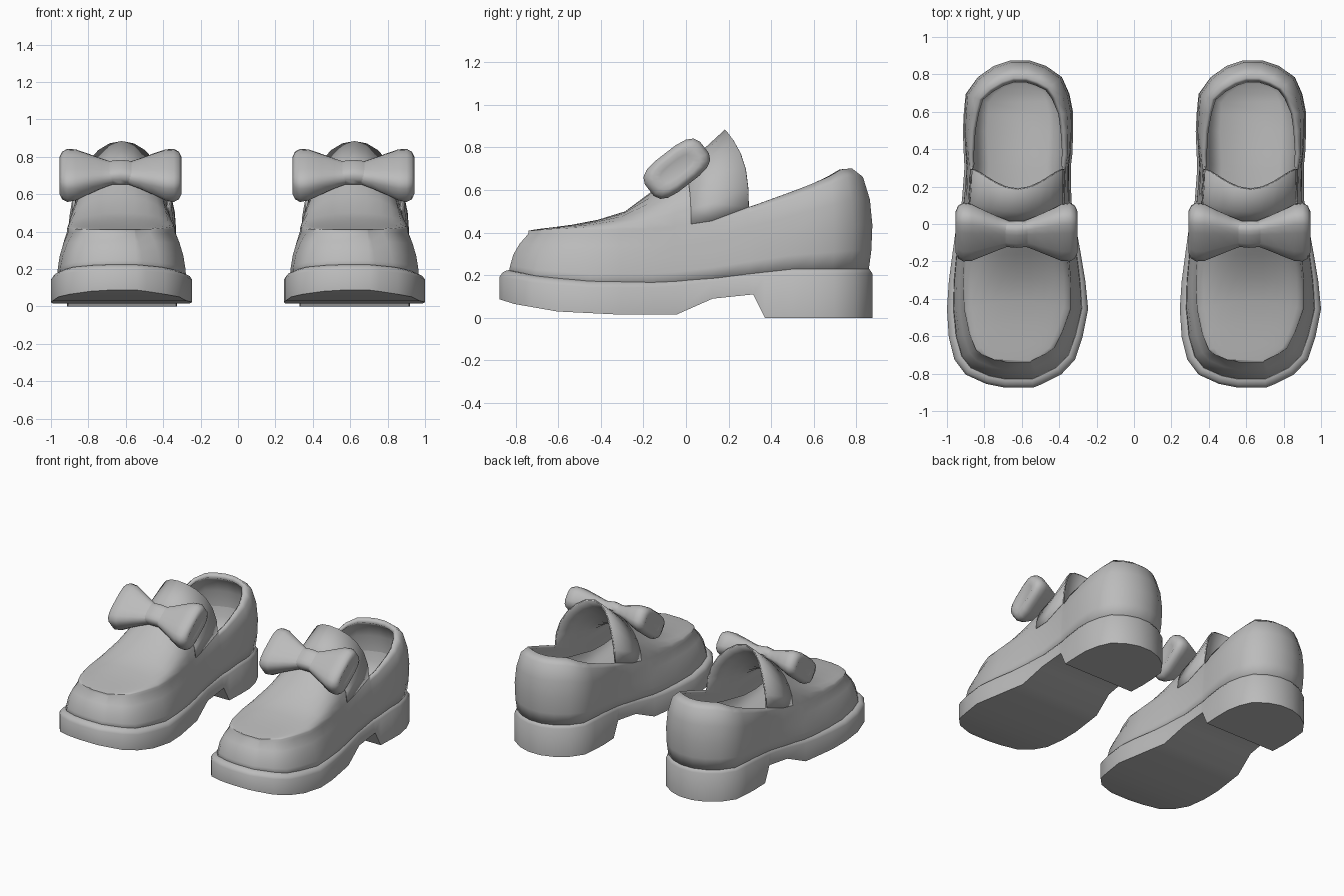
import bpy, bmesh, math
from mathutils import Vector

if "Cube" in bpy.data.objects:
    bpy.data.objects.remove(bpy.data.objects["Cube"])

grey = bpy.data.materials.new("grey_leather")
grey.diffuse_color = (0.5, 0.5, 0.5, 1)
grey.use_nodes = True
grey.node_tree.nodes["Principled BSDF"].inputs["Base Color"].default_value = grey.diffuse_color


def lerp(table, y):
    """Piecewise-linear lookup; each row is (y, value)."""
    if y <= table[0][0]:
        return table[0][1]
    for (a, va), (b, vb) in zip(table, table[1:]):
        if y <= b:
            return va + (vb - va) * (y - a) / (b - a)
    return table[-1][1]


def finish(bm, name, angle=40):
    bmesh.ops.recalc_face_normals(bm, faces=bm.faces)
    me = bpy.data.meshes.new(name)
    bm.to_mesh(me)
    bm.free()
    me.materials.append(grey)
    ob = bpy.data.objects.new(name, me)
    bpy.context.collection.objects.link(ob)
    bpy.ops.object.select_all(action='DESELECT')
    ob.select_set(True)
    bpy.context.view_layer.objects.active = ob
    bpy.ops.object.shade_smooth_by_angle(angle=math.radians(angle))
    return ob


# Footprint stations from toe to heel: y, left x, right x
STATIONS = [(-.87, -.07, .08), (-.85, -.17, .13), (-.80, -.28, .23), (-.72, -.34, .305),
            (-.6, -.37, .345), (-.45, -.38, .375), (-.3, -.37, .36), (-.15, -.35, .335),
            (-.04, -.335, .315), (.13, -.30, .285), (.3, -.287, .283), (.32, -.287, .283),
            (.375, -.29, .29), (.5, -.295, .295), (.6, -.29, .295), (.7, -.28, .275),
            (.79, -.215, .235), (.85, -.13, .15), (.88, -.04, .06)]
N = len(STATIONS)
LOOP = [Vector((r, y, 0)) for y, l, r in STATIONS] + [Vector((l, y, 0)) for y, l, r in reversed(STATIONS)]
M = len(LOOP)
left = lambda k: M - 1 - k

# Outward direction at each footprint point
NORMALS = []
for i in range(M):
    t = (LOOP[(i + 1) % M] - LOOP[i - 1]).normalized()
    NORMALS.append(Vector((t.y, -t.x, 0)))

BOTTOM = [(-.88, .09), (-.8, .065), (-.6, .03), (-.3, .015), (-.04, .015), (.13, .09), (.32, .11), (.375, 0)]
WELT = [(-.87, .205), (-.7, .175), (-.45, .155), (-.1, .155), (.2, .19), (.5, .22)]
RIM = [(-.87, .41), (-.1, .42), (.13, .455), (.3, .52), (.8, .70)]


def bridge(bm, a, b):
    for i in range(M):
        j = (i + 1) % M
        bm.faces.new((a[i], a[j], b[j], b[i]))


def cap(bm, ring):
    for k in range(N - 1):
        bm.faces.new((ring[k], ring[k + 1], ring[left(k + 1)], ring[left(k)]))


def ring(bm, inset, z):
    return [bm.verts.new((p - n * inset(p.y)) + Vector((0, 0, z(p.y)))) for p, n in zip(LOOP, NORMALS)]


# Sole with arch, block heel and rolled welt
bm = bmesh.new()
sole_rings = [ring(bm, lambda y: 0, lambda y: lerp(BOTTOM, y)),
              ring(bm, lambda y: 0, lambda y: lerp(WELT, y) - .012),
              ring(bm, lambda y: .014, lambda y: lerp(WELT, y) + .008),
              ring(bm, lambda y: .035, lambda y: lerp(WELT, y) + .018),
              ring(bm, lambda y: .07, lambda y: lerp(WELT, y) + .02)]
for a, b in zip(sole_rings, sole_rings[1:]):
    bridge(bm, a, b)
cap(bm, sole_rings[0])
cap(bm, sole_rings[-1])
sole = finish(bm, "sole", 55)

# Insole, bowl shaped towards the heel
bm = bmesh.new()
bowl = [ring(bm, lambda y, i=i: i + lerp([(-.3, .05), (.2, 0)], y),
             lambda y, h=h: .25 + h * lerp([(-.2, .2), (.4, 1)], y))
        for i, h in ((.04, .19), (.055, .11), (.085, .04), (.13, .0))]
for a, b in zip(bowl, bowl[1:]):
    bridge(bm, a, b)
cap(bm, bowl[-1])
insole = finish(bm, "insole", 80)

# Upper: wall rings of (height fraction, insets at toe, side, waist, heel side, heel back)
LEVELS = [(-.03, .04, .03, .01, .015, .02), (.2, .05, .035, .012, .01, .005),
          (.45, .065, .045, .022, .01, .0), (.7, .095, .063, .03, .014, .012),
          (.92, .135, .085, .037, .022, .045), (1, .137, .085, .042, .036, .095)]
ZONES = (-.8, -.4, .1, .4, .82)
# Centre line of the vamp for each station: y, z
CREST = [(-.735, .41), (-.72, .412), (-.68, .418), (-.62, .425), (-.53, .437), (-.41, .46),
         (-.28, .5), (-.16, .59), (-.06, .665), (.07, .77), (.19, .88)]
ACROSS = 12


def arch(a, b, crest, grow=0):
    """Points of an elliptical arch over two rim points."""
    mid, pts = (a + b) / 2, []
    for s in range(ACROSS + 1):
        ang = -math.pi / 2 + math.pi * s / ACROSS
        c = math.cos(ang)
        p = mid + (b - a) * (.5 * math.sin(ang))
        p.z = mid.z + (crest[1] - mid.z) * c
        p.y = mid.y + (crest[0] - mid.y) * c ** 3
        p += Vector((math.sin(ang), -.5 * c, c)) * grow
        pts.append(p)
    return pts


bm = bmesh.new()
rings = []
for f, *ins in LEVELS:
    rings.append(ring(bm, lambda y: lerp(list(zip(ZONES, ins)), y),
                      lambda y: lerp(WELT, y) + f * (lerp(RIM, y) - lerp(WELT, y))))
for a, b in zip(rings, rings[1:]):
    bridge(bm, a, b)
rim = rings[-1]
rim_co = [v.co.copy() for v in rim]
rows = []
for k in range(1, len(CREST)):
    pts = arch(rim_co[left(k)], rim_co[k], CREST[k])
    rows.append([rim[left(k)]] + [bm.verts.new(p) for p in pts[1:-1]] + [rim[k]])
bm.faces.new([rim[left(0)], rim[0]] + rows[0][::-1])
for a, b in zip(rows, rows[1:]):
    for s in range(ACROSS):
        bm.faces.new((a[s], a[s + 1], b[s + 1], b[s]))
upper = finish(bm, "upper", 55)
# Padded collar at the heel, thin leather over the foot
group = upper.vertex_groups.new(name="padding")
for v in upper.data.vertices:
    group.add([v.index], lerp([(.3, .2), (.33, .5), (.6, .55), (.8, 1)], v.co.y), 'REPLACE')
solid = upper.modifiers.new("lining", 'SOLIDIFY')
solid.thickness = .042
solid.offset = -1
solid.vertex_group = "padding"

# Strap band over the instep, lying on the vamp
bm = bmesh.new()
rows = []
for k, f in ((8, .45), (9, 0), (10, 0)):
    j = min(k + 1, 10)
    ends = [arch(rim_co[left(m)], rim_co[m], CREST[m], .004) for m in (k, j)]
    rows.append([bm.verts.new(p.lerp(q, f)) for p, q in zip(*ends)])
for a, b in zip(rows, rows[1:]):
    for s in range(ACROSS):
        bm.faces.new((a[s], a[s + 1], b[s + 1], b[s]))
strap = finish(bm, "instep_strap", 55)
band = strap.modifiers.new("thickness", 'SOLIDIFY')
band.thickness = .006
band.offset = -1

# Bow: rounded sections swept along x, tilted with the instep
UP, OUT = Vector((0, .79, .61)), Vector((0, -.61, .79))


def sweep(name, sections, centre, sides=16):
    bm = bmesh.new()
    loops = []
    for x, h, t in sections:
        loop = []
        for i in range(sides):
            a = 2 * math.pi * (i + .5) / sides
            c, s = math.cos(a), math.sin(a)
            u = math.copysign(abs(c) ** .6, c) * h
            w = math.copysign(abs(s) ** .6, s) * t
            if w < 0:  # flatter underside where it rests on the vamp
                w *= min(1, .12 + abs(x) * 3.2)
            loop.append(bm.verts.new(centre + Vector((x, 0, 0)) + UP * u + OUT * w))
        loops.append(loop)
    for a, b in zip(loops, loops[1:]):
        for i in range(sides):
            j = (i + 1) % sides
            bm.faces.new((a[i], a[j], b[j], b[i]))
    bm.faces.new(loops[0])
    bm.faces.new(loops[-1])
    return finish(bm, name, 60)


half = [(.04, .072, .056), (.10, .098, .066), (.17, .13, .08), (.24, .162, .092),
        (.285, .166, .092), (.312, .15, .082), (.326, .12, .06), (.316, .088, .035)]
mirrored = [(-x, h, t) for x, h, t in reversed(half)]
bow = sweep("bow", mirrored + half, Vector((-.008, -.038, .70)))
knot = sweep("bow_knot", [(-.07, .075, .05), (-.045, .075, .059), (0, .077, .065),
                          (.045, .075, .059), (.07, .075, .05)], Vector((-.008, -.04, .705)))

# Second shoe is a shifted copy of the first
for ob in (sole, insole, upper, strap, bow, knot):
    twin = ob.copy()
    bpy.context.collection.objects.link(twin)
    twin.name = "right_" + ob.name
    ob.name = "left_" + ob.name
    ob.location = (-.62, -.005, 0)
    twin.location = (.625, -.005, 0)
